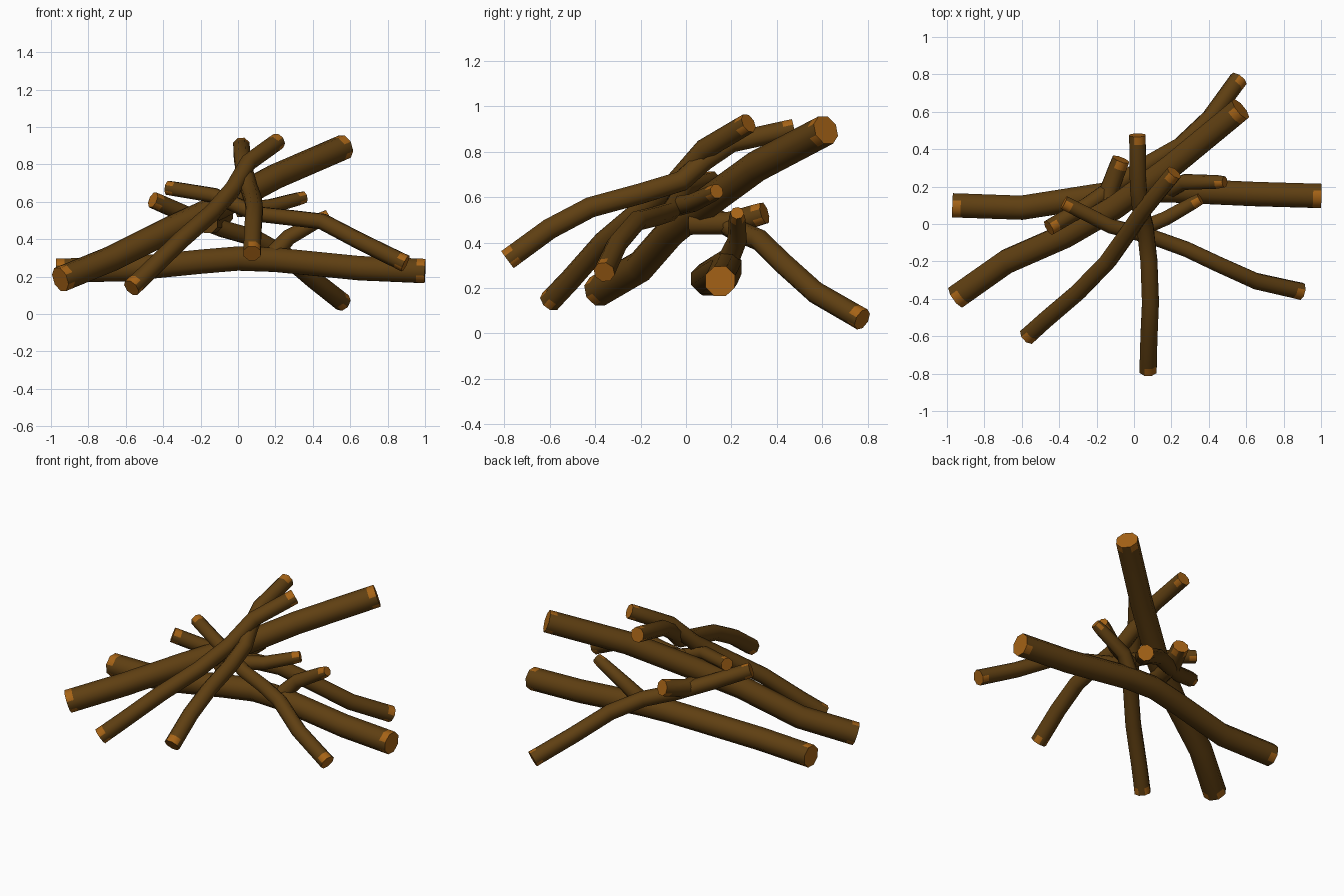
import bpy, bmesh, math
from mathutils import Vector

if "Cube" in bpy.data.objects:
    bpy.data.objects.remove(bpy.data.objects["Cube"])


def material(name, rgb):
    m = bpy.data.materials.new(name)
    m.diffuse_color = (*rgb, 1)
    m.use_nodes = True
    m.node_tree.nodes["Principled BSDF"].inputs["Base Color"].default_value = m.diffuse_color
    return m


BARK = material("dark_bark", (0.115, 0.050, 0.006))
CUT = material("cut_wood", (0.38, 0.125, 0.008))


def log(name, pts, r0, r1, cut_start=True, sides=8):
    """Bent eight-sided log with pale cut ends that spill a little onto the bark."""
    pts = [Vector(p) for p in pts]
    spill = 0.045
    # short end sections carry the cut-wood patches
    last = pts[-1] + (pts[-2] - pts[-1]).normalized() * spill
    pts.insert(len(pts) - 1, last)
    if cut_start:
        pts.insert(1, pts[0] + (pts[1] - pts[0]).normalized() * spill)
    n = len(pts)
    bm = bmesh.new()
    rings = []
    side = None
    for i, p in enumerate(pts):
        a = (p - pts[i - 1]).normalized() if i else Vector()
        b = (pts[i + 1] - p).normalized() if i < n - 1 else Vector()
        t = (a + b).normalized()
        if side is None:
            side = t.cross(Vector((0, 0, 1)))
        side = (side - t * side.dot(t)).normalized()
        up = side.cross(t)
        r = r0 + (r1 - r0) * i / (n - 1)
        ring = []
        for k in range(sides):
            w = 2 * math.pi * (k + 0.5) / sides
            ring.append(bm.verts.new(p + (side * math.cos(w) + up * math.sin(w)) * r))
        rings.append(ring)
    for i in range(n - 1):
        for k in range(sides):
            j = (k + 1) % sides
            f = bm.faces.new((rings[i][k], rings[i][j], rings[i + 1][j], rings[i + 1][k]))
            end = i == n - 2 or (i == 0 and cut_start)
            f.material_index = 1 if end and k in (0, 1, 4, 6) else 0
    for ring, cut in ((rings[0], cut_start), (rings[-1], True)):
        bm.faces.new(ring).material_index = int(cut)
    bmesh.ops.recalc_face_normals(bm, faces=bm.faces)
    me = bpy.data.meshes.new(name)
    bm.to_mesh(me)
    bm.free()
    me.materials.append(BARK)
    me.materials.append(CUT)
    ob = bpy.data.objects.new(name, me)
    bpy.context.collection.objects.link(ob)
    bpy.context.view_layer.objects.active = ob
    ob.select_set(True)
    bpy.ops.object.shade_smooth_by_angle(angle=math.radians(50))
    ob.select_set(False)


# Two thick logs
log("base_log", [(-0.97, 0.10, 0.232), (-0.60, 0.087, 0.24), (-0.20, 0.15, 0.28), (0, 0.178, 0.297),
                 (0.20, 0.18, 0.29), (0.65, 0.16, 0.245), (1.0, 0.15, 0.23)], 0.07, 0.07)
log("long_leaning_log", [(-0.95, -0.39, 0.185), (-0.68, -0.20, 0.295), (-0.36, -0.06, 0.455),
                         (-0.10, 0.09, 0.575), (0.20, 0.31, 0.735), (0.57, 0.615, 0.895)], 0.07, 0.068)

# Thinner bent logs
log("left_front_log", [(-0.57, -0.60, 0.14), (-0.47, -0.51, 0.235), (-0.30, -0.365, 0.40), (-0.14, -0.20, 0.54),
                       (-0.03, -0.045, 0.665), (0.055, 0.08, 0.81), (0.215, 0.275, 0.925)], 0.05, 0.045)
log("front_log", [(0.075, -0.785, 0.325), (0.08, -0.60, 0.46), (0.088, -0.42, 0.555), (0.08, -0.20, 0.615),
                  (0.06, -0.02, 0.67), (0.035, 0.08, 0.76), (0.022, 0.20, 0.84), (0.018, 0.475, 0.90)], 0.05, 0.047)
log("right_front_log", [(-0.375, 0.115, 0.675), (-0.13, -0.01, 0.635), (0.10, -0.07, 0.535), (0.28, -0.135, 0.515),
                        (0.45, -0.215, 0.495), (0.65, -0.305, 0.39), (0.895, -0.36, 0.27)], 0.04, 0.048)
log("back_log", [(-0.455, -0.02, 0.61), (-0.25, 0.10, 0.52), (-0.08, 0.22, 0.455), (0.08, 0.325, 0.41),
                 (0.25, 0.42, 0.315), (0.41, 0.57, 0.18), (0.56, 0.775, 0.062)], 0.045, 0.05)

# Short branch stubs
log("base_branch", [(0.18, 0.18, 0.31), (0.27, 0.225, 0.41), (0.485, 0.225, 0.53)], 0.05, 0.03, False)
log("right_branch", [(0.0, -0.04, 0.56), (0.17, 0.03, 0.575), (0.355, 0.135, 0.625)], 0.045, 0.033, False)
log("back_branch", [(-0.16, 0.02, 0.485), (-0.13, 0.19, 0.485), (-0.07, 0.345, 0.53)], 0.055, 0.05, False)
